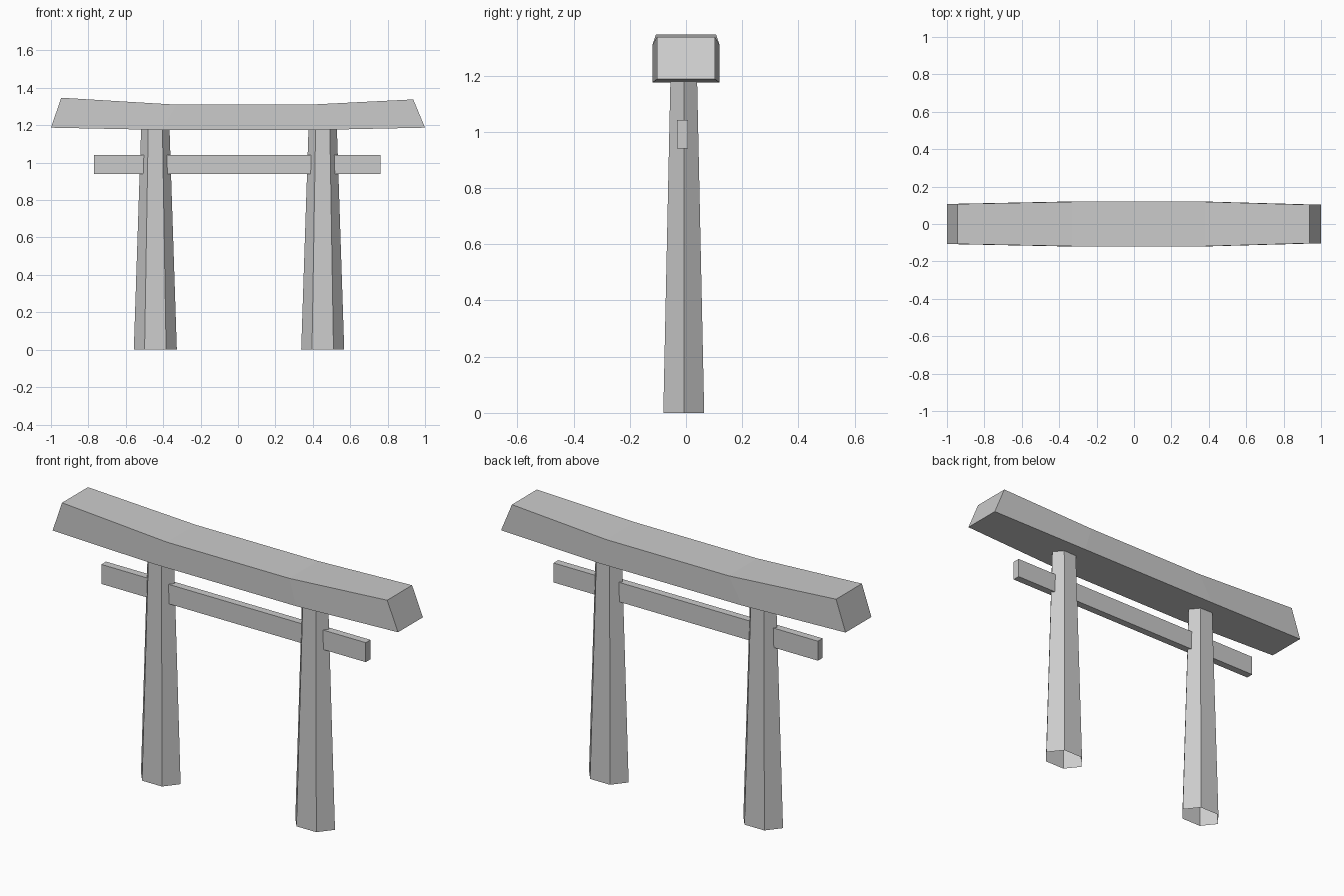
import bpy, bmesh
from math import sin, cos, pi

if "Cube" in bpy.data.objects:
    bpy.data.objects.remove(bpy.data.objects["Cube"])


def loft(name, rings, capped):
    """Skin a list of equal-length point rings into one flat-shaded object."""
    bm = bmesh.new()
    loops = [[bm.verts.new(p) for p in ring] for ring in rings]
    n = len(loops[0])
    for a, b in zip(loops, loops[1:]):
        for i in range(n):
            j = (i + 1) % n
            bm.faces.new((a[i], a[j], b[j], b[i]))
    if capped:
        bm.faces.new(loops[0][::-1])
        bm.faces.new(loops[-1])
        bmesh.ops.recalc_face_normals(bm, faces=bm.faces)
    mesh = bpy.data.meshes.new(name)
    bm.to_mesh(mesh)
    bm.free()
    obj = bpy.data.objects.new(name, mesh)
    bpy.context.collection.objects.link(obj)
    return obj


def hexagon(cx, cy, z, rx, ry):
    return [(cx + rx * cos(i * pi / 3), cy + ry * sin(i * pi / 3), z)
            for i in range(6)]


# Tapered six-sided pillars, open at both ends
for name, x in (("left_pillar", -0.442), ("right_pillar", 0.453)):
    loft(name, [hexagon(x, -0.008, 0.0, 0.115, 0.084),
                hexagon(x, -0.008, 1.179, 0.076, 0.055)], False)

# Thin tie beam through both pillars
loft("tie_beam", [[(x, -0.032, 0.94), (x, 0.007, 0.94),
                   (x, 0.007, 1.042), (x, -0.032, 1.042)]
                  for x in (-0.77, 0.763)], True)

# Upswept top beam: bottom x, top x, half depth, bottom z, top z
stations = [(-1.0, -0.945, 0.107, 1.187, 1.347),
            (-0.41, -0.33, 0.119, 1.175, 1.31),
            (0.42, 0.38, 0.119, 1.175, 1.31),
            (1.0, 0.937, 0.103, 1.187, 1.338)]
loft("top_beam", [[(xb, -d, zb), (xb, d, zb), (xt, d, zt), (xt, -d, zt)]
                  for xb, xt, d, zb, zt in stations], True)
